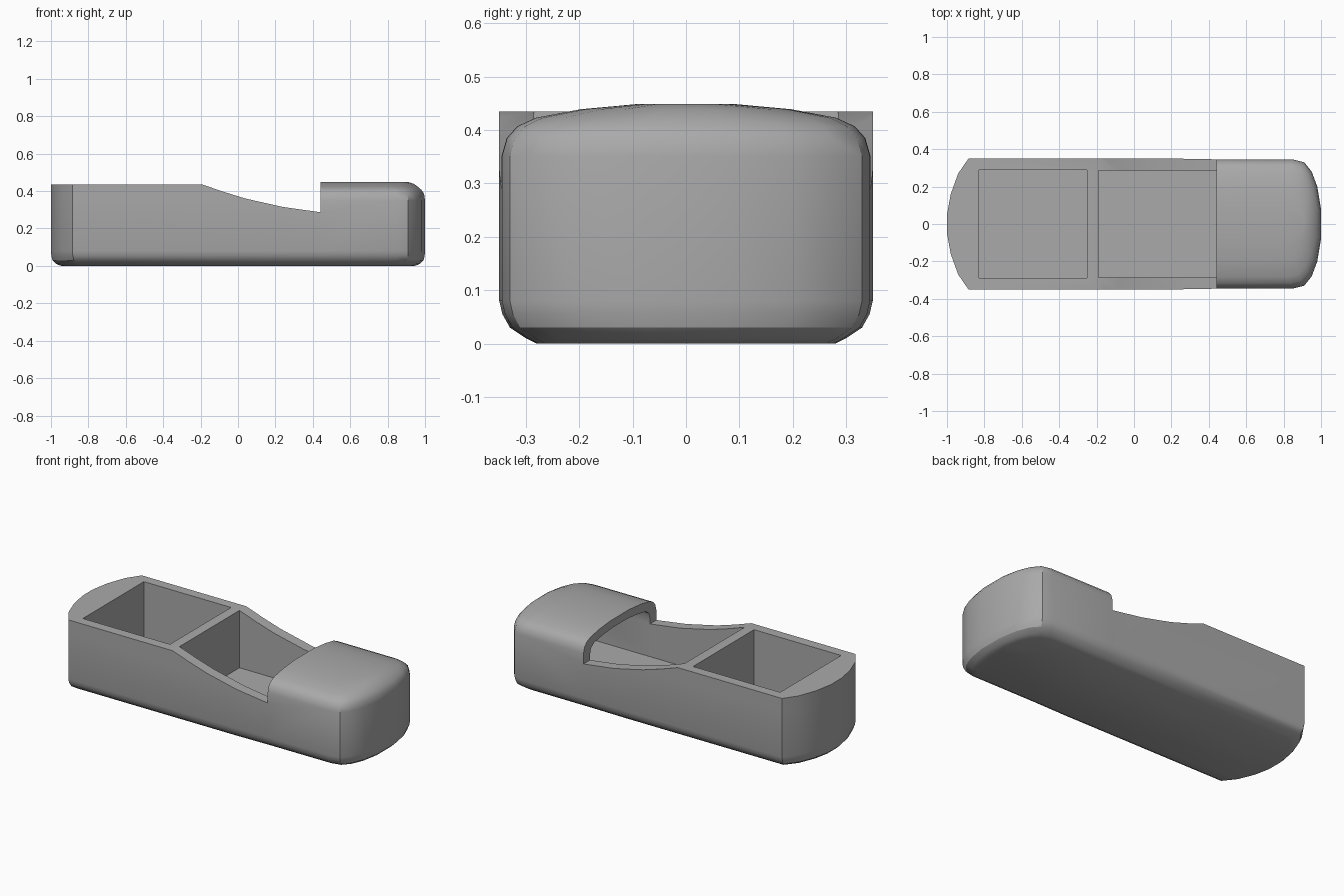
import bpy
import bmesh
from math import radians

cube = bpy.data.objects.get("Cube")
if cube:
    bpy.data.objects.remove(cube, do_unlink=True)

grey = bpy.data.materials.new("plain grey")
grey.use_nodes = True
colour = (0.4, 0.4, 0.4, 1)
grey.diffuse_color = colour
grey.node_tree.nodes["Principled BSDF"].inputs["Base Color"].default_value = colour


def loft(name, rings):
    """Join equal rings of points into a closed solid."""
    bm = bmesh.new()
    loops = [[bm.verts.new(p) for p in ring] for ring in rings]
    n = len(loops[0])
    for a, b in zip(loops, loops[1:]):
        for i in range(n):
            j = (i + 1) % n
            bm.faces.new((a[i], a[j], b[j], b[i]))
    bm.faces.new(loops[0][::-1])
    bm.faces.new(loops[-1])
    bmesh.ops.recalc_face_normals(bm, faces=bm.faces)
    mesh = bpy.data.meshes.new(name)
    bm.to_mesh(mesh)
    bm.free()
    mesh.materials.append(grey)
    obj = bpy.data.objects.new(name, mesh)
    bpy.context.collection.objects.link(obj)
    return obj


def mirrored(half):
    return half + [(-a, b) for a, b in reversed(half)]


def box(name, x0, x1, y, z0, z1):
    plan = [(x0, -y), (x1, -y), (x1, y), (x0, y)]
    return loft(name, [[(a, b, z) for a, b in plan] for z in (z0, z1)])


# Plan of the body: bowed ends, straight sides, given as (half width, x)
half_plan = [(0.05, -1), (0.16, -0.98), (0.27, -0.94), (0.35, -0.885),
             (0.35, 0.2), (0.346, 0.425), (0.346, 0.435), (0.345, 0.85),
             (0.33, 0.91), (0.28, 0.95), (0.2, 0.98), (0.08, 1)]
plan = mirrored(half_plan)
HOOD = 0.44


def base_ring(z, dx, dy):
    return [(x * (1 - dx), y * (1 - dy / 0.35), z) for y, x in plan]


def hood_ring(z, dx, dy):
    ring = []
    for y, x in plan:
        if x > 0.43:
            x = HOOD + (x - HOOD) * (1 - dx / 0.56)
            y *= 1 - dy / 0.35
        ring.append((x, y, z))
    return ring


# Body: rounded underside, upright walls, crowned top over the hood
body = loft("body", [
    base_ring(0, 0.055, 0.07), base_ring(0.01, 0.028, 0.05),
    base_ring(0.03, 0.008, 0.02), base_ring(0.055, 0.002, 0.006),
    base_ring(0.08, 0, 0),
    hood_ring(0.35, 0, 0), hood_ring(0.385, 0.005, 0.01),
    hood_ring(0.407, 0.02, 0.03), hood_ring(0.423, 0.038, 0.065),
    hood_ring(0.439, 0.06, 0.15), hood_ring(0.449, 0.09, 0.26)])

# Cutter for the rim that dips towards the hood
rim = [(-1.2, 0.435), (-0.19, 0.435), (-0.08, 0.397), (0.04, 0.36),
       (0.24, 0.315), (HOOD, 0.287), (HOOD, 0.6), (-1.2, 0.6)]
rim_cutter = loft("rim_cutter", [[(x, y, z) for x, z in rim] for y in (-0.6, 0.6)])

# Cutters for the two pockets and the hollow under the hood
square_pocket = box("square_pocket_cutter", -0.83, -0.25, 0.29, 0.09, 0.6)
open_pocket = box("open_pocket_cutter", -0.19, HOOD - 0.001, 0.285, 0.09, 0.6)
arch = mirrored([(0.285, 0.09), (0.285, 0.32), (0.275, 0.355),
                 (0.245, 0.377), (0.17, 0.39), (0.07, 0.4)])
hood_hollow = loft("hood_hollow_cutter",
                   [[(x, y, z) for y, z in arch] for x in (0.3, 0.9)])

bpy.ops.object.select_all(action="DESELECT")
bpy.context.view_layer.objects.active = body
body.select_set(True)
for cutter in (rim_cutter, square_pocket, open_pocket, hood_hollow):
    mod = body.modifiers.new(cutter.name, "BOOLEAN")
    mod.operation = "DIFFERENCE"
    mod.solver = "EXACT"
    mod.object = cutter
    bpy.ops.object.modifier_apply(modifier=mod.name)
    bpy.data.objects.remove(cutter, do_unlink=True)

bpy.ops.object.shade_smooth_by_angle(angle=radians(30))
